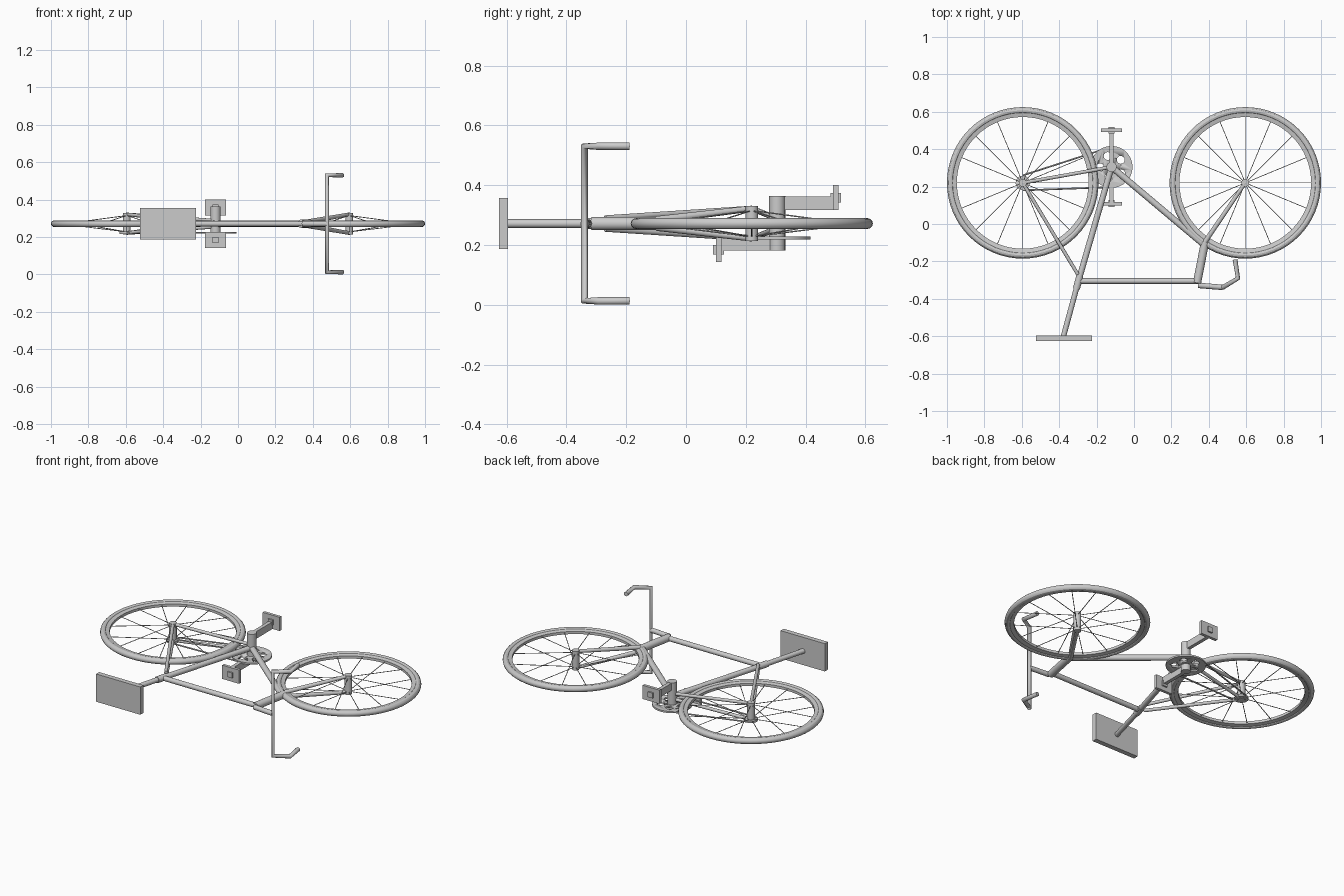
import bpy, bmesh
from math import pi, sin, cos
from mathutils import Vector, Matrix

if "Cube" in bpy.data.objects:
    bpy.data.objects.remove(bpy.data.objects["Cube"])

CZ = 0.2715                      # mid plane of the bicycle, which lies on its side
REAR, FRONT = (-0.595, 0.22), (0.595, 0.22)
BB = (-0.12, 0.305)
SEAT_TOP, HEAD_TOP, HEAD_LOW = (-0.297, -0.305), (0.337, -0.315), (0.38, -0.095)


def P(xy, z=0.0):
    return Vector((xy[0], xy[1], CZ + z))


def finish(name, bm, smooth=True):
    bmesh.ops.recalc_face_normals(bm, faces=bm.faces[:])
    me = bpy.data.meshes.new(name)
    bm.to_mesh(me)
    bm.free()
    ob = bpy.data.objects.new(name, me)
    bpy.context.collection.objects.link(ob)
    if smooth:
        bpy.ops.object.select_all(action='DESELECT')
        ob.select_set(True)
        bpy.context.view_layer.objects.active = ob
        bpy.ops.object.shade_smooth_by_angle()
    return ob


def add_rod(bm, a, b, r, r2=None, seg=16):
    d = b - a
    m = Matrix.Translation((a + b) / 2) @ d.to_track_quat('Z', 'Y').to_matrix().to_4x4()
    bmesh.ops.create_cone(bm, cap_ends=True, segments=seg, radius1=r,
                          radius2=r if r2 is None else r2, depth=d.length, matrix=m)


def rod(name, a, b, r, r2=None, seg=20):
    bm = bmesh.new()
    add_rod(bm, a, b, r, r2, seg)
    return finish(name, bm)


def box(name, lo, hi):
    bm = bmesh.new()
    lo, hi = Vector(lo), Vector(hi)
    m = Matrix.Translation((lo + hi) / 2) @ Matrix.Diagonal((*(hi - lo), 1))
    bmesh.ops.create_cube(bm, size=1, matrix=m)
    return finish(name, bm, False)


def lathe(name, centre, profile, steps=64):
    """Revolve a closed (radius, z) profile round the vertical axis."""
    bm = bmesh.new()
    rings = [[bm.verts.new(P(centre, z) + Vector((r * cos(2 * pi * i / steps), r * sin(2 * pi * i / steps), 0)))
              for r, z in profile] for i in range(steps)]
    n = len(profile)
    for i in range(steps):
        a, b = rings[i], rings[(i + 1) % steps]
        for j in range(n):
            bm.faces.new((a[j], b[j], b[(j + 1) % n], a[(j + 1) % n]))
    return finish(name, bm)


# wheels: tyre, rim, hub, spokes
for side, c in (("rear", REAR), ("front", FRONT)):
    lathe(side + "_tyre", c, [(0.387 + 0.018 * cos(k * pi / 6), 0.018 * sin(k * pi / 6)) for k in range(12)])
    lathe(side + "_rim", c, [(0.352, -0.008), (0.375, -0.013), (0.375, 0.013), (0.352, 0.008)])
    rod(side + "_hub", P(c, -0.058), P(c, 0.058), 0.021)
    bm = bmesh.new()
    for i in range(16):
        u = Vector((cos(i * pi / 8), sin(i * pi / 8), 0))
        s = 0.042 if i % 2 else -0.042
        add_rod(bm, P(c, s) + u * 0.015, P(c) + u * 0.356, 0.0022, seg=6)
    finish(side + "_spokes", bm)

# frame tubes
rod("seat_tube", P(SEAT_TOP), P(BB), 0.016)
rod("top_tube", P(SEAT_TOP), P((0.345, -0.305)), 0.015)
rod("down_tube", P(BB), P((0.373, -0.11)), 0.017)
rod("head_tube", P(HEAD_TOP), P(HEAD_LOW), 0.022)
rod("seat_collar", P((-0.308, -0.345)), P((-0.29, -0.28)), 0.019)
rod("seat_post", P((-0.377, -0.6)), P(SEAT_TOP), 0.0145)
box("seat", (-0.525, -0.625, CZ - 0.085), (-0.225, -0.595, CZ + 0.085))
for s, tag in ((-1, "right"), (1, "left")):
    rod(tag + "_seat_stay", P((-0.3, -0.27), 0.018 * s), P(REAR, 0.05 * s), 0.0095)
    rod(tag + "_chain_stay", P(BB, 0.016 * s), P(REAR, 0.05 * s), 0.0095)
    rod(tag + "_fork_leg", P(HEAD_LOW, 0.012 * s), P(FRONT, 0.05 * s), 0.013, 0.01)

# stem and handlebar with bent grips
BAR = (0.475, -0.339)
rod("stem", P((0.342, -0.328)), P(BAR), 0.0145)
cu = bpy.data.curves.new("handlebar", 'CURVE')
cu.dimensions = '3D'
cu.bevel_depth, cu.bevel_resolution, cu.use_fill_caps = 0.013, 3, True
half = [(BAR, 0.2585), ((0.556, -0.29), 0.2585), ((0.54, -0.19), 0.2585)]
path = [P(p, -z) for p, z in reversed(half)] + [P(p, z) for p, z in half]
sp = cu.splines.new('POLY')
sp.points.add(len(path) - 1)
for pt, co in zip(sp.points, path):
    pt.co = (*co, 1)
bar = bpy.data.objects.new("handlebar", cu)
bpy.context.collection.objects.link(bar)

# bottom bracket, cranks and pedals
rod("bottom_bracket", P(BB, -0.09), P(BB, 0.092), 0.027)
for s, tag in ((-1, "right"), (1, "left")):
    x, yb = BB
    yp = yb + 0.196 * s
    z0, z1 = sorted((CZ + 0.046 * s, CZ + 0.09 * s))
    ys = sorted((yb, yp))
    box(tag + "_crank", (x - 0.011, ys[0], z0), (x + 0.011, ys[1], z1))
    zp = CZ + 0.087 * s
    box(tag + "_pedal", (x - 0.057, yp - 0.009, zp - 0.042), (x + 0.057, yp + 0.009, zp + 0.042))
    box(tag + "_pedal_pin", (x - 0.016, yp - 0.018, zp - 0.016), (x + 0.016, yp + 0.018, zp + 0.016))

# chainring with five round holes
ZR = -0.048
ring = rod("chainring", P(BB, ZR - 0.005), P(BB, ZR + 0.005), 0.112, seg=48)
bm = bmesh.new()
for k in range(5):
    a = 0.66 + k * 2 * pi / 5
    c = (BB[0] + 0.062 * cos(a), BB[1] + 0.062 * sin(a))
    add_rod(bm, P(c, ZR - 0.03), P(c, ZR + 0.03), 0.021, seg=20)
cutter = finish("chainring_hole_cutter", bm)
cutter.hide_render = True
cutter.hide_set(True)
mod = ring.modifiers.new("holes", 'BOOLEAN')
mod.operation, mod.object, mod.solver = 'DIFFERENCE', cutter, 'EXACT'

# sprocket and the two chain runs
rod("sprocket", P(REAR, ZR - 0.006), P(REAR, ZR + 0.006), 0.038, seg=24)
for s, tag in ((-1, "lower"), (1, "upper")):
    rod(tag + "_chain", P((REAR[0], REAR[1] + 0.04 * s), ZR), P((BB[0], BB[1] + 0.108 * s), ZR), 0.0045, seg=8)
